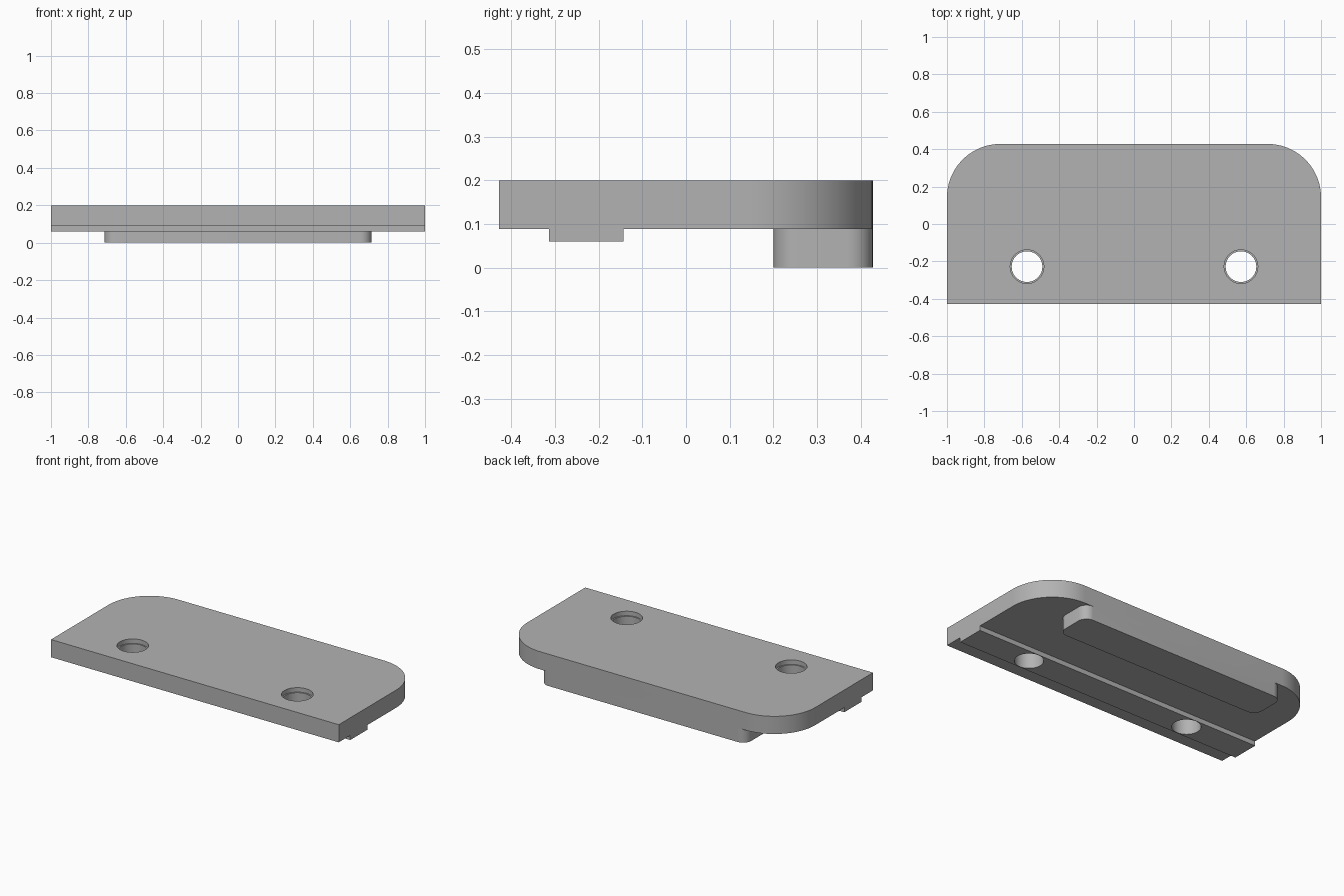
import bpy
import bmesh
from math import radians

if "Cube" in bpy.data.objects:
    bpy.data.objects.remove(bpy.data.objects["Cube"])

HALF_DEPTH = 0.428
TOP = 0.2
UNDERSIDE = 0.089

grey = bpy.data.materials.new("plain grey")
grey.use_nodes = True
grey.diffuse_color = (0.45, 0.45, 0.45, 1)
grey.node_tree.nodes["Principled BSDF"].inputs["Base Color"].default_value = (0.45, 0.45, 0.45, 1)


def link(name, bm):
    bmesh.ops.recalc_face_normals(bm, faces=bm.faces)
    mesh = bpy.data.meshes.new(name)
    bm.to_mesh(mesh)
    bm.free()
    mesh.materials.append(grey)
    obj = bpy.data.objects.new(name, mesh)
    bpy.context.collection.objects.link(obj)
    return obj


def side_extrusion(name, profile, half_width, radius, segments, min_y):
    """Extrude a (y, z) profile along x and round its upright edges behind min_y."""
    bm = bmesh.new()
    face = bm.faces.new([bm.verts.new((-half_width, y, z)) for y, z in profile])
    grown = bmesh.ops.extrude_face_region(bm, geom=[face])["geom"]
    moved = [v for v in grown if isinstance(v, bmesh.types.BMVert)]
    bmesh.ops.translate(bm, verts=moved, vec=(2 * half_width, 0, 0))
    bmesh.ops.recalc_face_normals(bm, faces=bm.faces)
    upright = []
    for e in bm.edges:
        a, b = e.verts
        if abs(a.co.z - b.co.z) > 0.05 and min(a.co.y, b.co.y) > min_y:
            upright.append(e)
    bmesh.ops.bevel(bm, geom=upright, offset=radius, segments=segments,
                    profile=0.5, affect='EDGES')
    return link(name, bm)


def lathe_cutter(name, x, y, rings, sides=48):
    """Stack of circles (radius, z) bridged into a closed plug."""
    bm = bmesh.new()
    loops = []
    for radius, z in rings:
        made = bmesh.ops.create_circle(bm, segments=sides, radius=radius)["verts"]
        bmesh.ops.translate(bm, verts=made, vec=(x, y, z))
        loops.append(made)
    for low, high in zip(loops, loops[1:]):
        for i in range(sides):
            j = (i + 1) % sides
            bm.faces.new((low[i], low[j], high[j], high[i]))
    bm.faces.new(loops[0])
    bm.faces.new(loops[-1])
    return link(name, bm)


def boolean(target, tool, operation):
    mod = target.modifiers.new(operation.lower(), 'BOOLEAN')
    mod.operation = operation
    mod.solver = 'EXACT'
    mod.object = tool
    bpy.context.view_layer.objects.active = target
    bpy.ops.object.modifier_apply(modifier=mod.name)
    bpy.data.objects.remove(tool)


# Plate with the full-width locating rail underneath
plate = side_extrusion("mounting_plate", [
    (-HALF_DEPTH, TOP), (-HALF_DEPTH, UNDERSIDE),
    (-0.314, UNDERSIDE), (-0.314, 0.06), (-0.143, 0.06), (-0.143, UNDERSIDE),
    (HALF_DEPTH, UNDERSIDE), (HALF_DEPTH, TOP)], 1.0, 0.286, 24, 0.3)

# Rounded lip below the back edge
lip = side_extrusion("back_lip", [
    (0.2, 0), (HALF_DEPTH, 0), (HALF_DEPTH, UNDERSIDE), (0.2, UNDERSIDE)],
    0.714, 0.057, 10, 0.1)
boolean(plate, lip, 'UNION')

# Two screw holes, slightly wider at the top
for side in (-1, 1):
    hole = lathe_cutter("hole_cutter", side * 0.572, -0.228, [
        (0.082, 0.02), (0.082, 0.172), (0.09, 0.172), (0.09, 0.25)])
    boolean(plate, hole, 'DIFFERENCE')

bpy.ops.object.select_all(action='DESELECT')
plate.select_set(True)
bpy.context.view_layer.objects.active = plate
bpy.ops.object.shade_smooth_by_angle(angle=radians(30))
